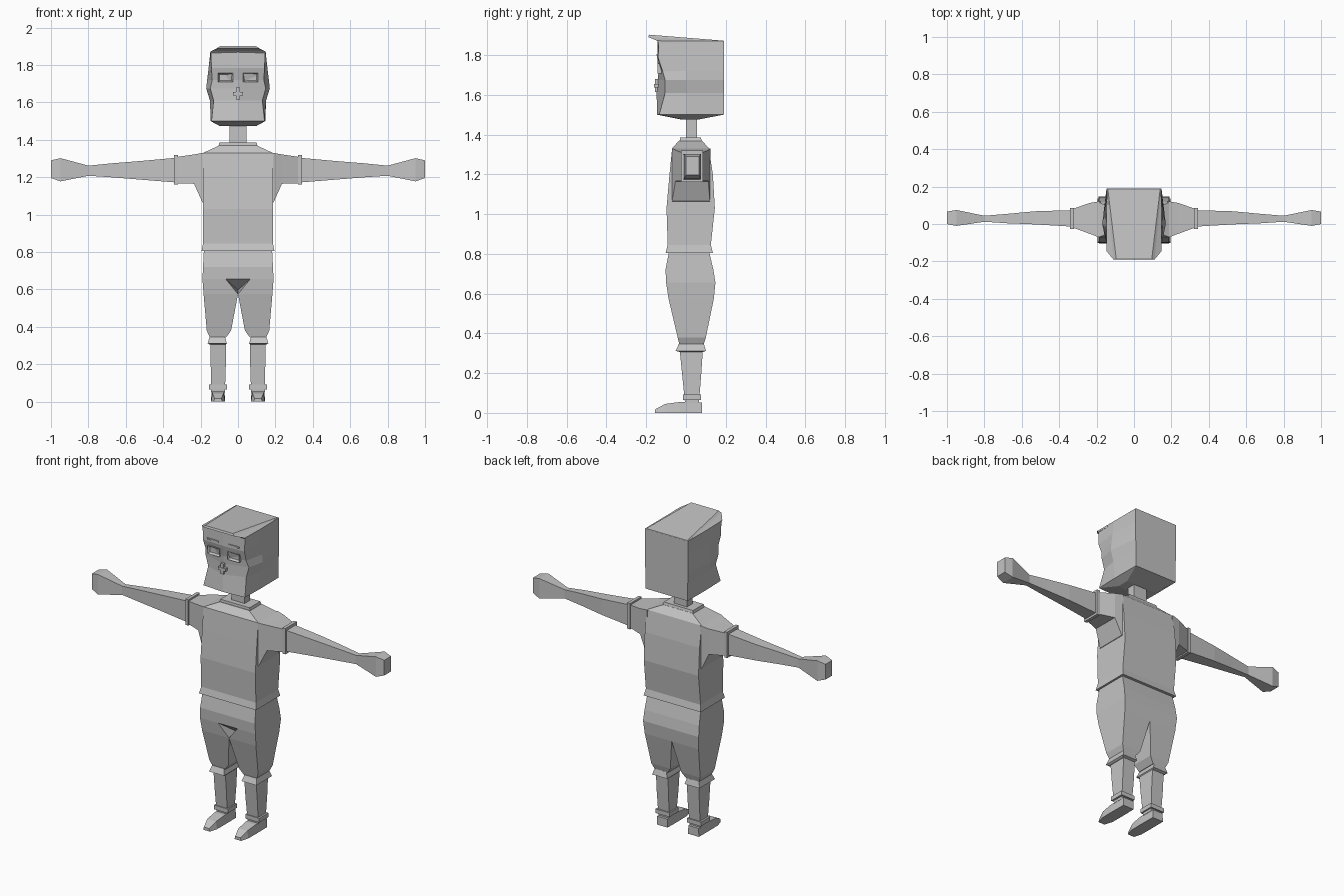
import bpy, bmesh

cube = bpy.data.objects.get("Cube")
if cube:
    bpy.data.objects.remove(cube, do_unlink=True)

GREY = (0.55, 0.55, 0.55, 1.0)
mat = bpy.data.materials.new("plain grey")
mat.use_nodes = True
mat.diffuse_color = GREY
mat.node_tree.nodes["Principled BSDF"].inputs["Base Color"].default_value = GREY


def finish(name, bm):
    bmesh.ops.recalc_face_normals(bm, faces=bm.faces[:])
    me = bpy.data.meshes.new(name)
    bm.to_mesh(me)
    bm.free()
    me.materials.append(mat)
    ob = bpy.data.objects.new(name, me)
    bpy.context.scene.collection.objects.link(ob)
    return ob


def loft(name, rings):
    """Skin a stack of equal-length point rings and cap both ends."""
    bm = bmesh.new()
    vs = [[bm.verts.new(p) for p in r] for r in rings]
    n = len(rings[0])
    for a, b in zip(vs, vs[1:]):
        for i in range(n):
            j = (i + 1) % n
            bm.faces.new((a[i], a[j], b[j], b[i]))
    bm.faces.new(vs[0])
    bm.faces.new(vs[-1])
    return finish(name, bm)


def rect_z(x0, x1, y0, y1, z):
    return [(x0, y0, z), (x1, y0, z), (x1, y1, z), (x0, y1, z)]


def rect_x(s, x, y0, y1, z0, z1):
    return [(s * x, y0, z0), (s * x, y1, z0), (s * x, y1, z1), (s * x, y0, z1)]


def stack(name, sections):
    """Symmetric stack of rectangles: (z, half width, front y, back y)."""
    return loft(name, [rect_z(-w, w, a, b, z) for z, w, a, b in sections])


# Shirt, with a flared hem and sloping shoulders
stack("shirt", [(0.805, 0.195, -0.102, 0.135), (0.845, 0.187, -0.092, 0.125),
                (1.03, 0.187, -0.098, 0.145), (1.2, 0.187, -0.083, 0.135),
                (1.33, 0.187, -0.07, 0.115), (1.37, 0.10, -0.035, 0.08)])
stack("collar", [(1.365, 0.105, -0.032, 0.08), (1.385, 0.10, -0.03, 0.075)])
stack("neck", [(1.375, 0.045, 0.0, 0.055), (1.49, 0.045, 0.0, 0.055)])

# Trousers: hip block, with the legs joined below it
stack("trouser_hips", [(0.815, 0.182, -0.085, 0.115), (0.72, 0.187, -0.103, 0.138),
                       (0.655, 0.19, -0.10, 0.148)])

bm = bmesh.new()
c = [bm.verts.new(p) for p in [(-0.065, -0.099, 0.655), (0.065, -0.099, 0.655),
                               (0, 0.0, 0.575), (0, 0.11, 0.655)]]
for f in ((0, 1, 2), (0, 2, 3), (1, 3, 2), (0, 3, 1)):
    bm.faces.new([c[i] for i in f])
finish("trouser_crotch", bm)

for side, s in (("left", 1), ("right", -1)):
    def leg_ring(x_front, x_back, x_out, y0, y1, z):
        return [(s * x_front, y0, z), (s * x_out, y0, z),
                (s * x_out, y1, z), (s * x_back, y1, z)]

    def part(name, sections):
        return loft(side + "_" + name, [leg_ring(a, a, b, y0, y1, z)
                                        for z, a, b, y0, y1 in sections])

    # Trouser leg and flared cuff
    loft(side + "_trouser_leg", [
        leg_ring(0.065, 0.0, 0.19, -0.10, 0.148, 0.655),
        leg_ring(0.0, 0.0, 0.184, -0.088, 0.14, 0.575),
        leg_ring(0.037, 0.037, 0.167, -0.042, 0.1, 0.38),
        leg_ring(0.065, 0.065, 0.15, -0.033, 0.088, 0.342)])
    part("trouser_cuff", [(0.347, 0.07, 0.152, -0.036, 0.09),
                          (0.312, 0.06, 0.162, -0.052, 0.1),
                          (0.306, 0.066, 0.152, -0.03, 0.085)])
    # Shin and sock band
    part("shin", [(0.32, 0.065, 0.146, -0.032, 0.085), (0.2, 0.065, 0.146, -0.02, 0.077),
                  (0.05, 0.07, 0.143, -0.005, 0.065)])
    part("sock_band", [(0.092, 0.06, 0.155, -0.014, 0.076),
                       (0.066, 0.06, 0.155, -0.014, 0.076)])
    # Shoe, from heel to narrow toe
    loft(side + "_shoe", [
        [(s * (0.107 - w), y, 0), (s * (0.107 + w), y, 0),
         (s * (0.107 + u), y, h), (s * (0.107 - u), y, h)]
        for y, w, u, h in ((0.08, 0.037, 0.035, 0.052), (-0.03, 0.038, 0.034, 0.055),
                           (-0.105, 0.037, 0.03, 0.045), (-0.155, 0.022, 0.018, 0.018))])

    # Sleeve, cuff, and the arm with its block hand
    def limb(name, sections):
        return loft(side + "_" + name, [rect_x(s, *v) for v in sections])

    limb("sleeve", [(0.18, -0.07, 0.122, 1.06, 1.33), (0.19, -0.07, 0.12, 1.065, 1.33),
                    (0.235, -0.053, 0.113, 1.165, 1.322), (0.33, -0.018, 0.08, 1.168, 1.308)])
    limb("sleeve_cuff", [(0.322, -0.026, 0.086, 1.16, 1.32),
                         (0.342, -0.026, 0.086, 1.16, 1.32)])
    limb("arm", [(0.33, -0.014, 0.074, 1.172, 1.304), (0.53, -0.002, 0.068, 1.188, 1.286),
                 (0.68, 0.004, 0.054, 1.2, 1.274), (0.8, 0.012, 0.044, 1.208, 1.262),
                 (0.95, -0.01, 0.075, 1.178, 1.302), (1.0, 0.0, 0.066, 1.196, 1.29)])


# Head: centre ridge, face corners, cheek points and a flat back
def head_ring(z, fx, fc, fy, mx, bx, by):
    return [(0, fc, z), (fx, fy, z), (mx, 0.0, z), (bx, by, z),
            (-bx, by, z), (-mx, 0.0, z), (-fx, fy, z)]


loft("head", [head_ring(*r) for r in [
    (1.475, 0.10, -0.02, -0.015, 0.10, 0.10, 0.06),
    (1.5, 0.142, -0.145, -0.135, 0.146, 0.145, 0.19),
    (1.61, 0.13, -0.148, -0.105, 0.15, 0.145, 0.19),
    (1.675, 0.148, -0.142, -0.105, 0.17, 0.147, 0.19),
    (1.72, 0.138, -0.138, -0.118, 0.165, 0.147, 0.19),
    (1.785, 0.142, -0.145, -0.14, 0.157, 0.147, 0.19),
    (1.87, 0.145, -0.142, -0.138, 0.148, 0.147, 0.19)]])

# Hair cap with a quiff over the forehead
loft("hair", [
    [(-0.147, -0.135, 1.86), (0.147, -0.135, 1.86), (0.147, 0.19, 1.855), (-0.147, 0.19, 1.855)],
    [(-0.147, -0.145, 1.872), (0.147, -0.145, 1.872), (0.147, 0.19, 1.865), (-0.147, 0.19, 1.865)],
    [(-0.11, -0.19, 1.89), (0.11, -0.19, 1.89), (0.146, 0.19, 1.868), (-0.146, 0.19, 1.868)],
    [(-0.095, -0.186, 1.902), (0.095, -0.186, 1.902), (0.14, 0.188, 1.872), (-0.14, 0.188, 1.872)]])


# Face details
def block(name, x, w, y0, y1, z0, z1):
    return loft(name, [rect_z(x - w, x + w, y0, y1, z) for z in (z0, z1)])


block("nose_bridge", 0, 0.01, -0.157, -0.12, 1.615, 1.68)
block("nose_tip", 0, 0.026, -0.16, -0.12, 1.637, 1.655)

for side, s in (("left", 1), ("right", -1)):
    # Eye socket frame with a recessed, raised-centre eye
    bm = bmesh.new()
    x0, x1 = sorted((s * 0.028, s * 0.107))
    pts = [(x0, 1.708), (x1, 1.708), (x1, 1.757), (x0, 1.757)]
    front = [bm.verts.new((x, -0.143, z)) for x, z in pts]
    back = [bm.verts.new((x, -0.105, z)) for x, z in pts]
    face = bm.faces.new(front)
    bm.faces.new(back[::-1])
    for i in range(4):
        j = (i + 1) % 4
        bm.faces.new((front[j], front[i], back[i], back[j]))
    bmesh.ops.recalc_face_normals(bm, faces=bm.faces[:])
    bmesh.ops.inset_region(bm, faces=[face], thickness=0.012, depth=-0.012)
    finish(side + "_eye", bm)
    block(side + "_eyebrow", s * 0.072, 0.038, -0.148, -0.13, 1.797, 1.806)
